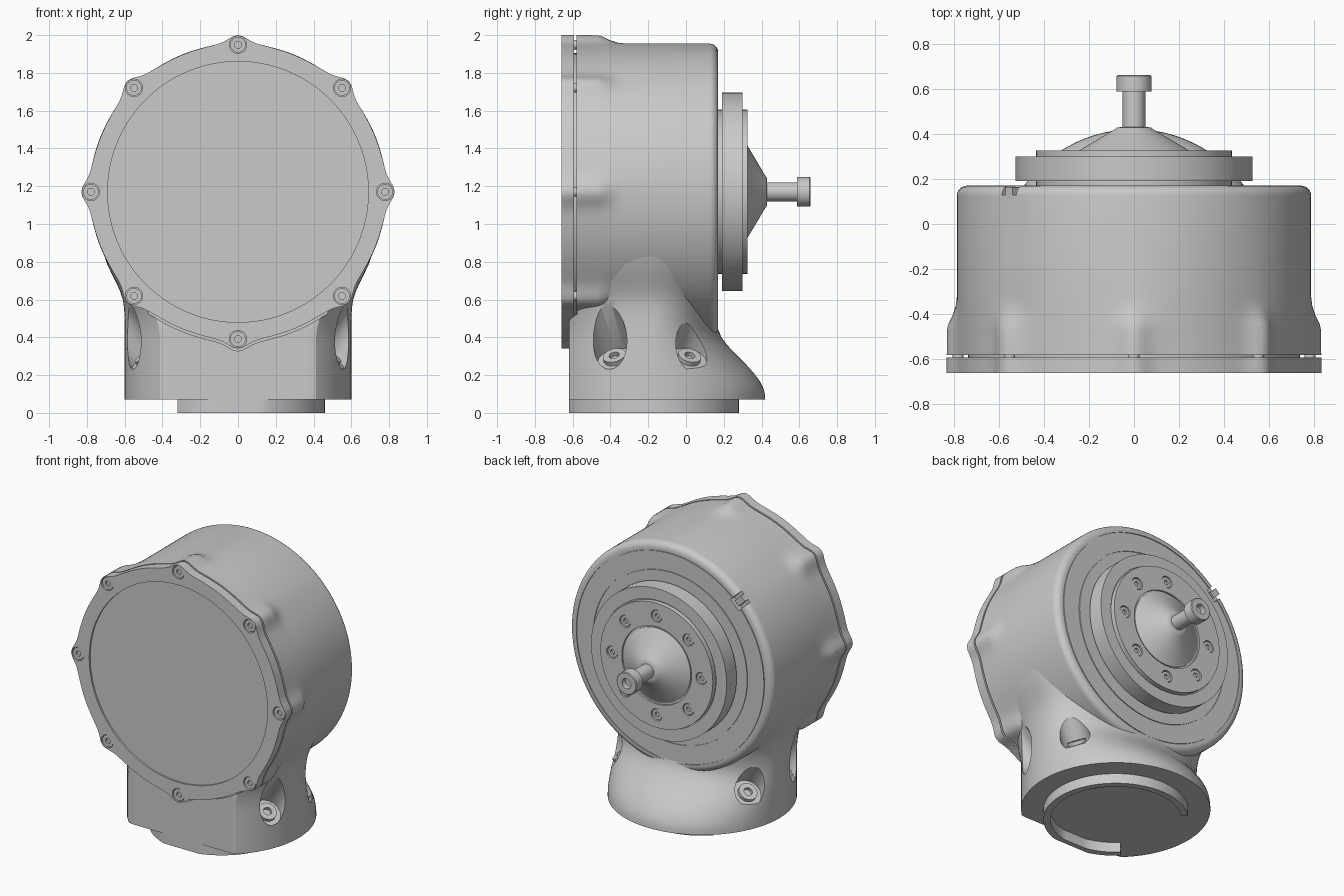
import bpy, bmesh, math
from mathutils import Vector, Matrix

if "Cube" in bpy.data.objects:
    bpy.data.objects.remove(bpy.data.objects["Cube"])

CZ = 1.17          # height of the drum axis
BY = -0.18         # y of the vertical base axis
N = 192            # steps around the large rings
LOBES = [math.radians(45 * i) for i in range(8)]

grey = bpy.data.materials.new("painted grey")
grey.diffuse_color = (0.59, 0.59, 0.59, 1)
grey.use_nodes = True
grey.node_tree.nodes["Principled BSDF"].inputs["Base Color"].default_value = grey.diffuse_color


def loft(name, rings):
    """Skin a list of equal-length rings and cap both ends."""
    bm = bmesh.new()
    vs = [[bm.verts.new(p) for p in r] for r in rings]
    n = len(vs[0])
    for a, b in zip(vs, vs[1:]):
        for i in range(n):
            j = (i + 1) % n
            bm.faces.new((a[i], a[j], b[j], b[i]))
    bm.faces.new(vs[0])
    bm.faces.new(vs[-1])
    bmesh.ops.recalc_face_normals(bm, faces=bm.faces)
    me = bpy.data.meshes.new(name)
    bm.to_mesh(me)
    bm.free()
    me.materials.append(grey)
    ob = bpy.data.objects.new(name, me)
    bpy.context.collection.objects.link(ob)
    return ob


def shade(ob, angle=35):
    bpy.ops.object.select_all(action='DESELECT')
    ob.select_set(True)
    bpy.context.view_layer.objects.active = ob
    bpy.ops.object.shade_smooth_by_angle(angle=math.radians(angle))
    return ob


def cut(ob, cutters):
    for c in cutters:
        m = ob.modifiers.new("cut", 'BOOLEAN')
        m.operation, m.solver, m.object = 'DIFFERENCE', 'EXACT', c
        bpy.context.view_layer.objects.active = ob
        bpy.ops.object.modifier_apply(modifier=m.name)
        bpy.data.objects.remove(c)
    return ob


def ring(y, r, lobe=0.0, n=N):
    """Ring around the drum axis, swelling by lobe at the eight bolt positions."""
    pts = []
    for i in range(n):
        a = 2 * math.pi * i / n
        d = (math.degrees(a) + 22.5) % 45 - 22.5
        rr = r + lobe * (0.75 * math.exp(-(d / 4.4) ** 2) + 0.25 * math.exp(-(d / 9) ** 2))
        pts.append((rr * math.cos(a), y, CZ + rr * math.sin(a)))
    return pts


def turned(name, profile, n=96):
    """Turn (radius, y) points about the drum axis."""
    return shade(loft(name, [ring(y, r, 0, n) for r, y in profile]))


def place(name, profile, origin, axis, n=24):
    """Turn (radius, height) points about any axis."""
    m = Matrix.Translation(origin) @ Vector(axis).to_track_quat('Z', 'Y').to_matrix().to_4x4()
    rings = [[m @ Vector((r * math.cos(2 * math.pi * i / n), r * math.sin(2 * math.pi * i / n), h))
              for i in range(n)] for r, h in profile]
    return loft(name, rings)


def screw(name, origin, axis, r, h=0.03):
    """Cap screw head with a recessed socket."""
    return shade(place(name, [(r, -h), (r, 0), (r * 0.45, 0), (r * 0.45, -h * 0.7)], origin, axis))


def around(r, y):
    """The eight bolt positions at radius r about the drum axis."""
    return [Vector((r * math.cos(a), y, CZ + r * math.sin(a))) for a in LOBES]


def box(name, lo, hi, m=Matrix()):
    return loft(name, [[m @ Vector((x, y, z)) for x, y in
                        ((lo[0], lo[1]), (hi[0], lo[1]), (hi[0], hi[1]), (lo[0], hi[1]))]
                       for z in (lo[2], hi[2])])


# Drum housing: lobed front rim, rounded back edge, two thin seams on the back
rings = [ring(-0.58, 0.783, 0.047), ring(-0.47, 0.783, 0.046), ring(-0.44, 0.784, 0.038),
         ring(-0.40, 0.784, 0.018), ring(-0.36, 0.785, 0.005), ring(-0.32, 0.785), ring(0.125, 0.785)]
for k in range(1, 7):
    a = math.radians(15 * k)
    rings.append(ring(0.125 + 0.045 * math.sin(a), 0.74 + 0.045 * math.cos(a)))
for r in (0.73, 0.60):
    rings += [ring(0.17, r), ring(0.164, r), ring(0.164, r - 0.008), ring(0.17, r - 0.008)]
tilt = Matrix.Translation((0, 0, CZ)) @ Matrix.Rotation(math.radians(-45), 4, 'Y')
drum = cut(loft("drum_housing", rings),
           [box("slot_cutter", (-0.045, 0.128, 0.70), (0.045, 0.25, 0.9), tilt)])
shade(drum)
shade(box("slot_key", (-0.022, 0.11, 0.72), (0.022, 0.165, 0.785), tilt))

# Front cover with a shallow round recess and counterbored screws
cover = loft("front_cover", [ring(-0.592, 0.783, 0.047), ring(-0.66, 0.783, 0.047),
                             ring(-0.66, 0.69), ring(-0.648, 0.69)])
cut(cover, [place("bore_cutter", [(0.046, -0.02), (0.046, 0.05)], p, (0, -1, 0))
            for p in around(0.779, -0.66)])
shade(cover)
for p in around(0.779, -0.654):
    screw("cover_screw", p, (0, -1, 0), 0.041)
for p in around(0.78, -0.57):
    shade(place("cover_spacer", [(0.025, 0), (0.025, 0.03)], p, (0, -1, 0)))
turned("cover_gasket", [(0.735, -0.60), (0.735, -0.57)])


# Base: round foot with flat front, its back and sides blending up into the drum
def base_ring(z, back, half=0.6, p=1.0, front=-0.62):
    s = (back - BY) / 0.6
    pts = []
    for i in range(128):
        a = 2 * math.pi * (i + 0.5) / 128
        c, y = math.cos(a), 0.6 * math.sin(a)
        pts.append((half * math.copysign(abs(c) ** p, c),
                    max(BY + (y * s if y > 0 else y), front), z))
    return pts


base = loft("base", [base_ring(*q) for q in (
    (0.07, 0.42), (0.10, 0.418), (0.13, 0.41), (0.17, 0.39), (0.21, 0.36), (0.26, 0.315),
    (0.31, 0.265), (0.36, 0.217), (0.40, 0.188), (0.44, 0.171, 0.6, 0.97),
    (0.48, 0.164, 0.6, 0.92), (0.52, 0.162, 0.601, 0.85, -0.61), (0.56, 0.16, 0.604, 0.77, -0.59),
    (0.60, 0.16, 0.61, 0.68, -0.578), (0.64, 0.157, 0.623, 0.59, -0.575),
    (0.68, 0.153, 0.641, 0.51, -0.575), (0.73, 0.145, 0.666, 0.44, -0.575),
    (0.79, 0.13, 0.694, 0.38, -0.575), (0.85, 0.12, 0.714, 0.34, -0.575))])
cutters = [loft("cover_clearance", [ring(-0.8, 0.796, 0.047), ring(-0.576, 0.796, 0.047)])]
screws = []
for sx in (1, -1):
    for sy in (1, -1):
        out = Vector((sx * math.cos(math.radians(22)), sy * math.sin(math.radians(22)), 0))
        floor = Vector((0, BY, 0.285)) + out * 0.52
        axis = out * 0.6 + Vector((0, 0, 0.8))
        cutters.append(place("pocket_cutter", [(0.096, 0), (0.096, 0.5)], floor, axis, 40))
        screws.append((floor + axis * 0.025, axis))
shade(cut(base, cutters), 30)
for p, axis in screws:
    screw("base_screw", p, axis, 0.062, 0.035)

# Open locating ring under the base
ends = math.radians(134)
rings = []
for i in range(81):
    a = -ends + 2 * ends * i / 80
    rings.append([(r * math.cos(a), max(BY + r * math.sin(a), -0.62 if r > 0.43 else -0.585), z)
                  for r, z in ((0.415, 0), (0.46, 0), (0.46, 0.08), (0.415, 0.08))])
shade(loft("locating_ring", rings))

# Output flange with counterbored screws, then cone and stem on the back
turned("flange_collar", [(0.435, 0.15), (0.435, 0.2)])
flange = loft("output_flange", [ring(y, r, 0, 96) for r, y in (
    (0.525, 0.19), (0.525, 0.30), (0.442, 0.30), (0.442, 0.292),
    (0.435, 0.292), (0.435, 0.325), (0.27, 0.325), (0.27, 0.312))])
cut(flange, [place("bore_cutter", [(0.042, -0.02), (0.042, 0.05)], p, (0, 1, 0))
             for p in around(0.345, 0.325)])
shade(flange)
for p in around(0.345, 0.319):
    screw("flange_screw", p, (0, 1, 0), 0.037)
turned("hub_cone", [(0.258, 0.30), (0.258, 0.318), (0.25, 0.322), (0.17, 0.37),
                    (0.085, 0.42), (0.075, 0.428), (0.05, 0.43)])
turned("stem", [(0.05, 0.42), (0.05, 0.60)], 40)
turned("stem_knob", [(0.078, 0.588), (0.078, 0.655), (0.073, 0.66), (0.035, 0.66), (0.035, 0.62)], 40)
